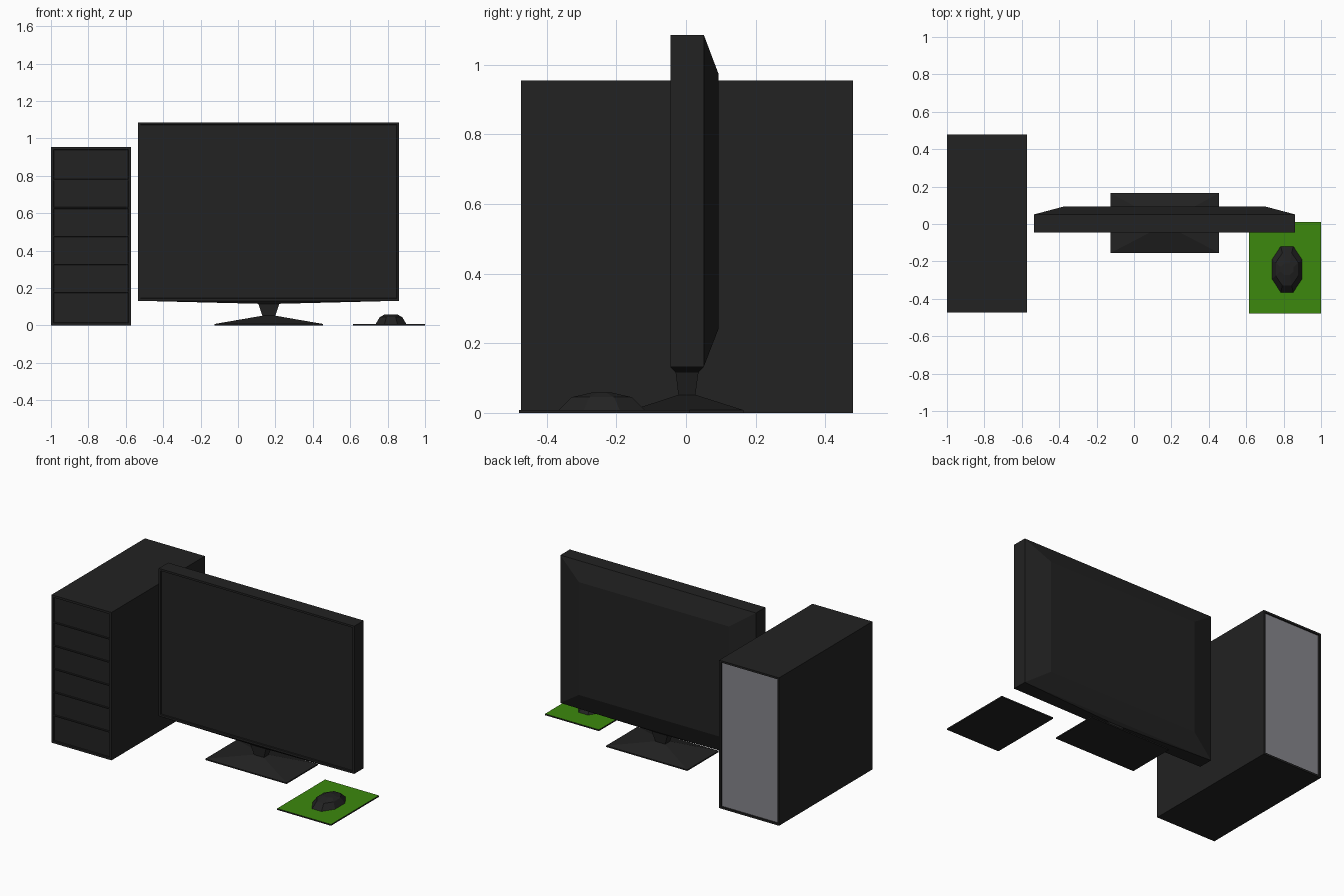
import bpy, bmesh, math
from mathutils import Vector

if "Cube" in bpy.data.objects:
    bpy.data.objects.remove(bpy.data.objects["Cube"])


def material(name, rgb):
    m = bpy.data.materials.new(name)
    m.diffuse_color = (*rgb, 1)
    m.use_nodes = True
    m.node_tree.nodes["Principled BSDF"].inputs["Base Color"].default_value = m.diffuse_color
    return m


BLACK = material("black plastic", (0.016, 0.016, 0.016))
GREY = material("grey panel", (0.24, 0.235, 0.26))
GREEN = material("green mat", (0.046, 0.25, 0.004))


def finish(name, bm, mats):
    bmesh.ops.recalc_face_normals(bm, faces=bm.faces)
    me = bpy.data.meshes.new(name)
    bm.to_mesh(me)
    bm.free()
    for m in mats:
        me.materials.append(m)
    ob = bpy.data.objects.new(name, me)
    bpy.context.collection.objects.link(ob)
    return ob


def rect(x0, x1, y0, y1, z):
    return [(x0, y0, z), (x1, y0, z), (x1, y1, z), (x0, y1, z)]


def rect_xz(x0, x1, z0, z1, y):
    return [(x0, y, z0), (x1, y, z0), (x1, y, z1), (x0, y, z1)]


def loft(rings):
    """Closed solid through rings with equal point counts."""
    bm = bmesh.new()
    vs = [[bm.verts.new(p) for p in r] for r in rings]
    n = len(vs[0])
    for a, b in zip(vs, vs[1:]):
        for i in range(n):
            j = (i + 1) % n
            bm.faces.new((a[i], a[j], b[j], b[i]))
    bm.faces.new(vs[0])
    bm.faces.new(vs[-1])
    bmesh.ops.recalc_face_normals(bm, faces=bm.faces)
    bm.normal_update()
    return bm


def facing(bm, d):
    return max(bm.faces, key=lambda f: (f.normal.dot(Vector(d)) > 0.99) * f.calc_area())


def recess(bm, f, border, depth):
    """Frame a face and sink its middle."""
    bmesh.ops.inset_region(bm, faces=[f], thickness=border)
    bmesh.ops.inset_region(bm, faces=[f], thickness=0.002, depth=-depth)
    return f


# Tower case: grey rear panel, six sunken drive bays in front
bm = loft([rect(-1, -0.572, -0.474, 0.479, 0), rect(-1, -0.572, -0.474, 0.479, 0.955)])
back = recess(bm, facing(bm, (0, 1, 0)), 0.017, 0.008)
back.material_index = 1
front = facing(bm, (0, -1, 0))
bmesh.ops.inset_region(bm, faces=[front], thickness=0.016)
bays = [front]
for i in range(1, 6):
    geom = set(bays)
    for f in bays:
        geom.update(f.edges, f.verts)
    out = bmesh.ops.bisect_plane(bm, geom=list(geom), plane_co=(0, 0, 0.028 + 0.15 * i),
                                 plane_no=(0, 0, 1))
    bays = [g for g in out["geom"] if isinstance(g, bmesh.types.BMFace)]
bmesh.ops.inset_individual(bm, faces=bays, thickness=0.004)
bmesh.ops.inset_individual(bm, faces=bays, thickness=0.002, depth=-0.008)
finish("tower_case", bm, [BLACK, GREY])

# Monitor: sunken screen and chamfered back
bm = loft([rect_xz(-0.535, 0.862, 0.132, 1.086, -0.045),
           rect_xz(-0.535, 0.862, 0.132, 1.086, 0.051),
           rect_xz(-0.373, 0.70, 0.243, 0.972, 0.094)])
recess(bm, facing(bm, (0, -1, 0)), 0.018, 0.008)
finish("monitor", bm, [BLACK])

# Shallow taper under the monitor down into the neck
finish("monitor_underside", loft([rect(0.108, 0.222, -0.03, 0.036, 0.116),
                                  rect(-0.535, 0.862, -0.045, 0.051, 0.132)]), [BLACK])

# Stand: foot plate, sloped top and neck in one loft
finish("monitor_stand", loft([rect(-0.125, 0.455, -0.155, 0.165, 0),
                              rect(-0.125, 0.455, -0.155, 0.165, 0.008),
                              rect(0.13, 0.20, -0.022, 0.027, 0.052),
                              rect(0.108, 0.222, -0.03, 0.036, 0.118)]), [BLACK])

# Mouse mat: green on top only
bm = loft([rect(0.615, 1, -0.479, 0.01, 0), rect(0.615, 1, -0.479, 0.01, 0.009)])
facing(bm, (0, 0, 1)).material_index = 1
finish("mouse_mat", bm, [BLACK, GREEN])


# Mouse: stacked faceted octagons
def octagon(hx, hy, z):
    s = 1 / math.cos(math.pi / 8)
    return [(0.818 + hx * s * math.cos(a), -0.242 + hy * s * math.sin(a), z)
            for a in (math.pi / 8 + k * math.pi / 4 for k in range(8))]


finish("mouse", loft([octagon(0.081, 0.123, 0.009), octagon(0.06, 0.087, 0.045),
                      octagon(0.035, 0.03, 0.058)]), [BLACK])
